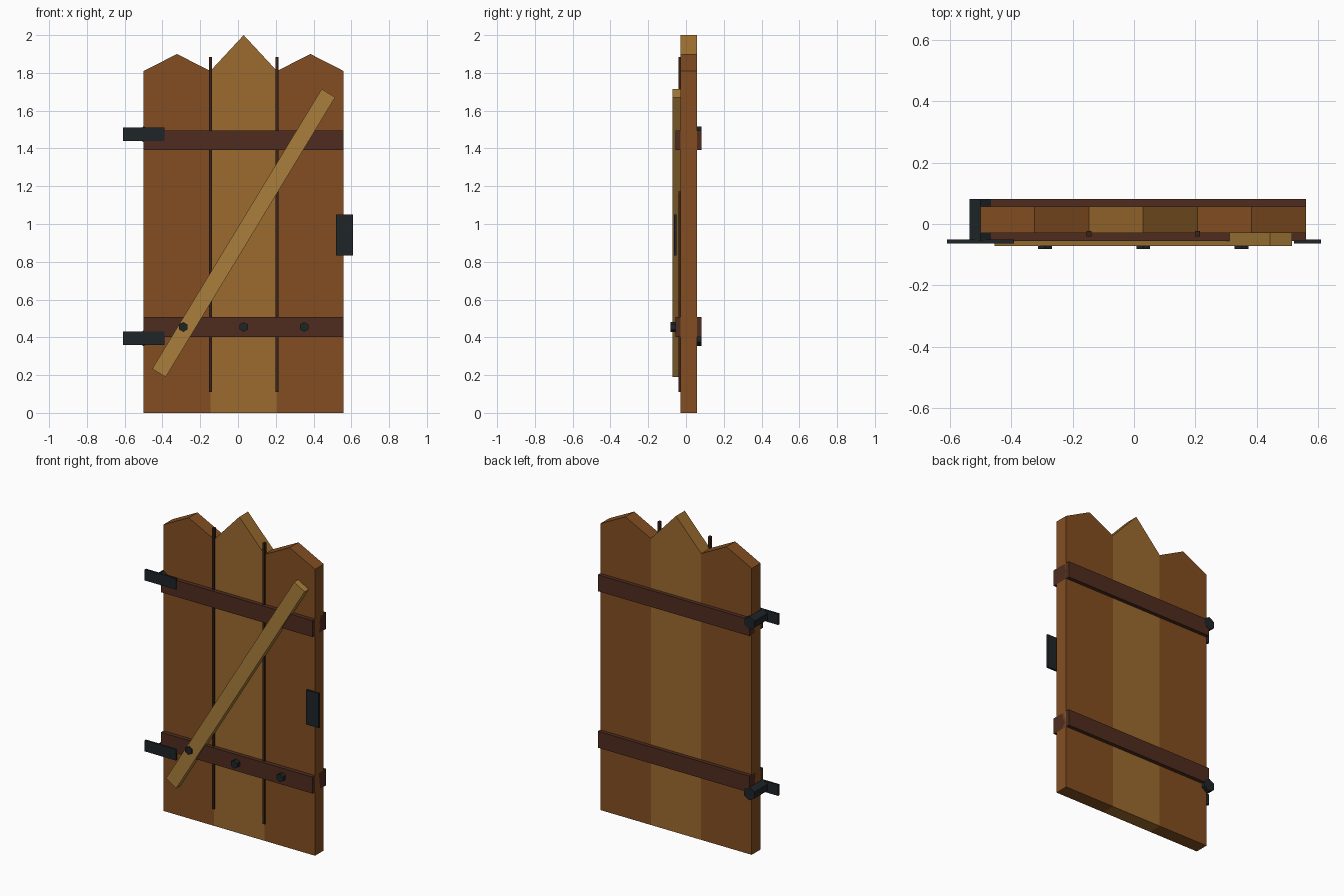
import bpy, bmesh, math

if "Cube" in bpy.data.objects:
    bpy.data.objects.remove(bpy.data.objects["Cube"])


def material(name, rgb):
    m = bpy.data.materials.new(name)
    m.diffuse_color = [(c / 255) ** 2.2 for c in rgb] + [1]
    m.use_nodes = True
    m.node_tree.nodes["Principled BSDF"].inputs["Base Color"].default_value = m.diffuse_color
    return m


SIDE = material("side_wood", (130, 79, 38))
MID = material("middle_wood", (155, 107, 50))
BRACE = material("brace_wood", (168, 126, 62))
STRAP = material("dark_wood", (80, 48, 36))
SEAM = material("seam_wood", (60, 38, 28))
METAL = material("iron", (36, 41, 43))


def finish(name, bm, mat):
    bmesh.ops.recalc_face_normals(bm, faces=bm.faces[:])
    me = bpy.data.meshes.new(name)
    bm.to_mesh(me)
    bm.free()
    me.materials.append(mat)
    ob = bpy.data.objects.new(name, me)
    bpy.context.collection.objects.link(ob)
    return ob


def box(name, x, y, z, mat):
    """Box given (min, max) on each axis; origin at its centre."""
    bm = bmesh.new()
    bmesh.ops.create_cube(bm, size=1)
    bmesh.ops.scale(bm, vec=(x[1] - x[0], y[1] - y[0], z[1] - z[0]), verts=bm.verts)
    ob = finish(name, bm, mat)
    ob.location = [(a[0] + a[1]) / 2 for a in (x, y, z)]
    return ob


def hex_rod(name, x, z, r, y0, y1):
    """Six-sided rod along y with a corner pointing up."""
    bm = bmesh.new()
    ring = [bm.verts.new((r * math.sin(i * math.pi / 3), y0, r * math.cos(i * math.pi / 3)))
            for i in range(6)]
    face = bm.faces.new(ring)
    ext = bmesh.ops.extrude_face_region(bm, geom=[face], use_keep_orig=True)
    bmesh.ops.translate(bm, vec=(0, y1 - y0, 0),
                        verts=[g for g in ext["geom"] if isinstance(g, bmesh.types.BMVert)])
    ob = finish(name, bm, METAL)
    ob.location = (x, 0, z)
    return ob


CX, W = 0.03, 0.353  # door centre and plank width
FRONT, BACK = -0.03, 0.057


# Pointed planks
def plank(name, cx, peak, mat):
    h = W / 2
    profile = [(cx - h, 0), (cx + h, 0), (cx + h, 1.81), (cx, peak), (cx - h, 1.81)]
    bm = bmesh.new()
    f = [bm.verts.new((x, FRONT, z)) for x, z in profile]
    b = [bm.verts.new((x, BACK, z)) for x, z in profile]
    bm.faces.new(f)
    bm.faces.new(b[::-1])
    for i in range(5):
        j = (i + 1) % 5
        bm.faces.new((f[i], b[i], b[j], f[j]))
    finish(name, bm, mat)


plank("plank_left", CX - W, 1.90, SIDE)
plank("plank_middle", CX, 2.00, MID)
plank("plank_right", CX + W, 1.90, SIDE)

# Thin strips over the plank seams
for side, s in (("left", -1), ("right", 1)):
    x = CX + s * W / 2
    box("seam_strip_" + side, (x - 0.008, x + 0.008), (-0.04, -0.022), (0.11, 1.885), SEAM)

# Cross battens running through to the back, with hinges
for level, zb, zh in (("lower", 0.455, 0.395), ("upper", 1.444, 1.475)):
    box("batten_" + level, (CX - 1.5 * W, CX + 1.5 * W), (-0.056, 0.081),
        (zb - 0.052, zb + 0.052), STRAP)
    box("hinge_plate_" + level, (-0.608, -0.39), (-0.063, -0.051), (zh - 0.035, zh + 0.035), METAL)
    hex_rod("hinge_pin_" + level, -0.5, zh, 0.041, -0.055, 0.082)

# Diagonal brace
brace = box("diagonal_brace", (CX - 0.042, CX + 0.042), (-0.071, -0.03),
            (0.952 - 0.866, 0.952 + 0.866), BRACE)
brace.rotation_euler.y = math.radians(31.2)

# Bolts on the lower batten
for i in (-1, 0, 1):
    hex_rod(f"bolt_{i + 2}", CX + 0.32 * i, 0.455, 0.026, -0.082, -0.054)

# Latch plate
box("latch_plate", (0.52, 0.608), (-0.063, -0.051), (0.832, 1.05), METAL)
